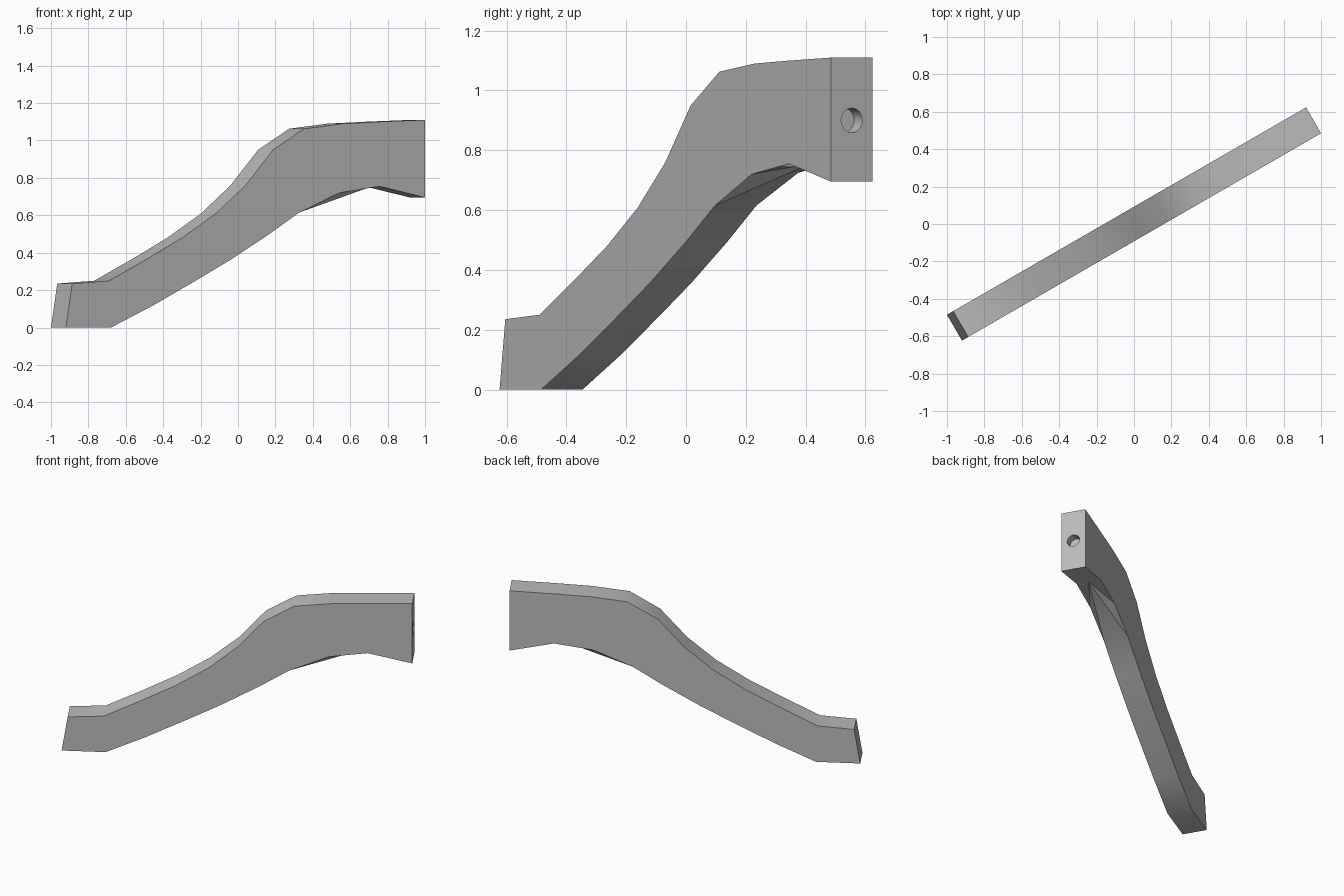
import bpy
import bmesh
from math import radians
from mathutils import Matrix

cube = bpy.data.objects.get("Cube")
if cube:
    bpy.data.objects.remove(cube, do_unlink=True)

HALF_LENGTH, HALF_WIDTH = 1.1085, 0.08
TURN = Matrix.Rotation(radians(30), 4, "Z")

# Side profile: upper edge from foot to end, lower edge from foot to arch start
TOP = [(-1.07, 0.235), (-0.842, 0.25), (-0.61, 0.365), (-0.39, 0.48),
       (-0.182, 0.61), (0.0, 0.76), (0.17, 0.95), (0.362, 1.063),
       (0.598, 1.09), (0.828, 1.10), (HALF_LENGTH, 1.11)]
BOTTOM = [(-HALF_LENGTH, 0), (-0.83, 0), (-0.572, 0.117), (-0.312, 0.248),
          (-0.1, 0.358), (0.138, 0.494), (0.332, 0.615)]
ARCH = [(0.578, 0.72), (0.828, 0.755)]
END = (HALF_LENGTH, 0.695)

grey = bpy.data.materials.new("plain grey")
grey.use_nodes = True
grey.diffuse_color = (0.5, 0.5, 0.5, 1)
grey.node_tree.nodes["Principled BSDF"].inputs["Base Color"].default_value = (0.5, 0.5, 0.5, 1)


def make_object(name, bm):
    """Turn a bmesh into a grey object set diagonally on the ground."""
    bmesh.ops.recalc_face_normals(bm, faces=bm.faces[:])
    bm.transform(TURN)
    mesh = bpy.data.meshes.new(name)
    bm.to_mesh(mesh)
    bm.free()
    mesh.materials.append(grey)
    obj = bpy.data.objects.new(name, mesh)
    bpy.context.collection.objects.link(obj)
    return obj


# Leg: two matching sides joined by strips
bm = bmesh.new()
loop = BOTTOM + ARCH + [END] + TOP[::-1]
front, back = [[bm.verts.new((u, v, z)) for u, z in loop]
               for v in (-HALF_WIDTH, HALF_WIDTH)]
bm.faces.new(front)
bm.faces.new(back[::-1])
start = len(BOTTOM) - 1
shoulder, peak, end = start + 1, start + 2, start + 3
for i in range(len(loop)):
    j = (i + 1) % len(loop)
    if i not in (start, shoulder, peak):
        bm.faces.new((front[i], back[i], back[j], front[j]))

# Arch underside: a flat web rising to the middle of the crown
crown = bm.verts.new((ARCH[-1][0], 0, ARCH[-1][1]))
bm.faces.new((front[start], back[start], crown))
for side in (front, back):
    bm.faces.new((side[start], side[shoulder], crown))
    bm.faces.new((side[shoulder], side[peak], crown))
bm.faces.new((front[peak], crown, back[peak], back[end], front[end]))
leg = make_object("curved_leg", bm)

# Shallow dowel hole in the upper end
bm = bmesh.new()
bmesh.ops.create_cone(bm, cap_ends=True, segments=24, radius1=0.041,
                      radius2=0.041, depth=0.11,
                      matrix=Matrix.Translation((HALF_LENGTH, 0, 0.9))
                      @ Matrix.Rotation(radians(90), 4, "Y"))
cutter = make_object("dowel_hole_cutter", bm)
cutter.hide_render = True
cut = leg.modifiers.new("dowel_hole", "BOOLEAN")
cut.operation = "DIFFERENCE"
cut.solver = "EXACT"
cut.object = cutter

bpy.ops.object.select_all(action="DESELECT")
leg.select_set(True)
bpy.context.view_layer.objects.active = leg
bpy.ops.object.modifier_apply(modifier=cut.name)
bpy.data.objects.remove(cutter, do_unlink=True)
bpy.ops.object.shade_smooth_by_angle(angle=radians(30))
